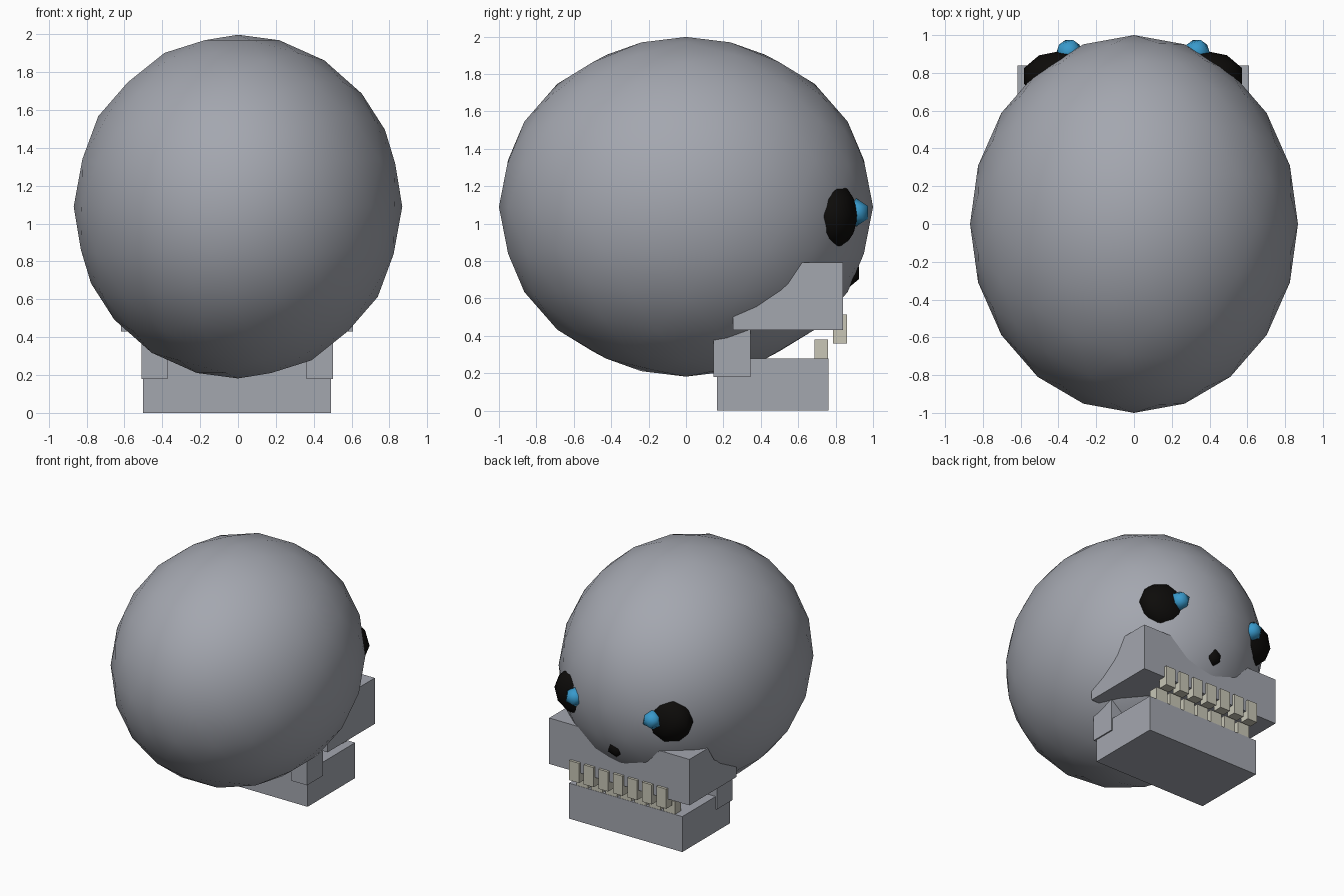
import bpy
import bmesh

if "Cube" in bpy.data.objects:
    bpy.data.objects.remove(bpy.data.objects["Cube"])


def material(name, color):
    m = bpy.data.materials.new(name)
    m.diffuse_color = (*color, 1)
    m.use_nodes = True
    m.node_tree.nodes["Principled BSDF"].inputs["Base Color"].default_value = m.diffuse_color
    return m


METAL = material("blue_grey", (0.37, 0.385, 0.43))
BLACK = material("black", (0.004, 0.0035, 0.003))
BLUE = material("blue", (0.04, 0.32, 0.6))
IVORY = material("ivory", (0.58, 0.565, 0.47))

CX = -0.005  # the face parts sit a touch left of the cranium's axis


def ball(name, center, radii, subdivisions, mat):
    bpy.ops.mesh.primitive_ico_sphere_add(subdivisions=subdivisions, radius=1, location=center)
    ob = bpy.context.object
    ob.name = name
    ob.scale = radii
    bpy.ops.object.transform_apply(location=False, rotation=False, scale=True)
    bpy.ops.object.shade_smooth()
    ob.data.materials.append(mat)
    return ob


def extrude_profile(name, profile, x0, x1, mat):
    """Solid from a (y, z) outline, extruded from x0 to x1."""
    bm = bmesh.new()
    face = bm.faces.new([bm.verts.new((x0 + CX, y, z)) for y, z in profile])
    out = bmesh.ops.extrude_face_region(bm, geom=[face])
    verts = [g for g in out["geom"] if isinstance(g, bmesh.types.BMVert)]
    bmesh.ops.translate(bm, verts=verts, vec=(x1 - x0, 0, 0))
    bmesh.ops.recalc_face_normals(bm, faces=bm.faces[:])
    mesh = bpy.data.meshes.new(name)
    bm.to_mesh(mesh)
    bm.free()
    mesh.materials.append(mat)
    ob = bpy.data.objects.new(name, mesh)
    bpy.context.collection.objects.link(ob)
    return ob


def box(name, x, y, z, mat):
    outline = [(y[0], z[0]), (y[1], z[0]), (y[1], z[1]), (y[0], z[1])]
    return extrude_profile(name, outline, x[0], x[1], mat)


# Cranium
ball("cranium", (0, 0, 1.09), (0.868, 1.0, 0.908), 3, METAL)

# Eye sockets and glowing eyes
for side, s in (("left", -1), ("right", 1)):
    ball(f"eye_socket_{side}", (CX + s * 0.368, 0.784, 1.043), (0.22, 0.135, 0.187), 2, BLACK)
    ball(f"eye_{side}", (CX + s * 0.338, 0.91, 1.06), (0.075, 0.075, 0.075), 1, BLUE)

# Nose hole
ball("nose_hole", (CX, 0.873, 0.737), (0.072, 0.06, 0.077), 1, BLACK)

# Upper jaw with cheekbone slope
extrude_profile("upper_jaw", [(0.25, 0.43), (0.84, 0.43), (0.84, 0.793), (0.61, 0.793),
                              (0.53, 0.67), (0.35, 0.565), (0.25, 0.515)], -0.613, 0.613, METAL)

# Lower jaw and the hinges that join it to the cranium
box("lower_jaw", (-0.496, 0.496), (0.167, 0.762), (0, 0.28), METAL)
for side, s in (("left", -1), ("right", 1)):
    box(f"jaw_hinge_{side}", sorted((s * 0.367, s * 0.506)), (0.147, 0.345), (0.18, 0.5), METAL)

# Two rows of seven teeth
for i in range(7):
    x = (i - 3) * 0.127
    box(f"upper_tooth_{i + 1}", (x - 0.043, x + 0.043), (0.785, 0.86), (0.36, 0.515), IVORY)
    box(f"lower_tooth_{i + 1}", (x - 0.05, x + 0.05), (0.687, 0.76), (0.23, 0.38), IVORY)
